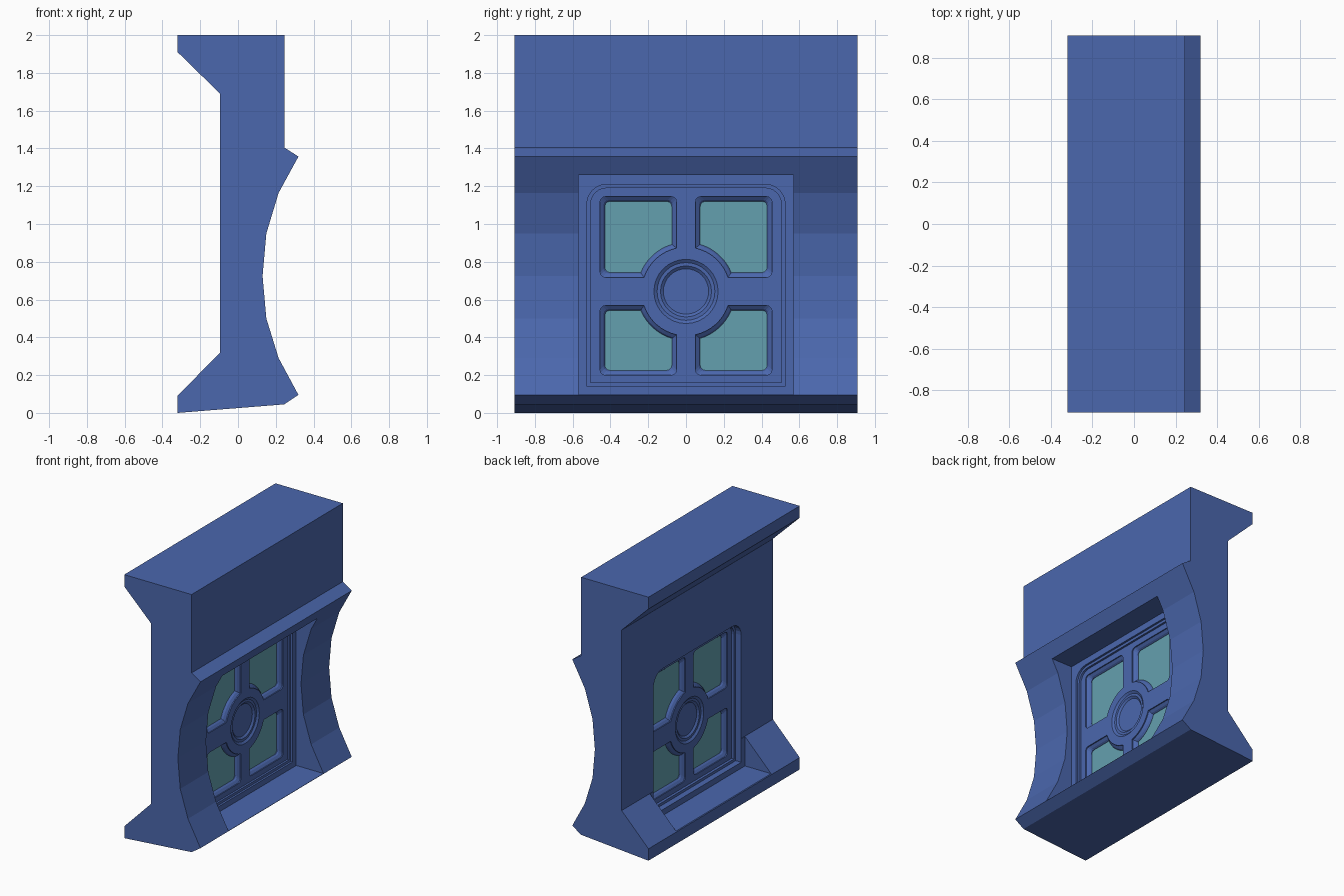
import bpy, bmesh
from math import sin, cos, asin, acos, pi

if "Cube" in bpy.data.objects:
    bpy.data.objects.remove(bpy.data.objects["Cube"])


def material(name, rgb):
    m = bpy.data.materials.new(name)
    m.diffuse_color = (*rgb, 1)
    m.use_nodes = True
    m.node_tree.nodes["Principled BSDF"].inputs["Base Color"].default_value = m.diffuse_color
    return m


BLUE = material("wall_blue", (0.07, 0.136, 0.42))
TEAL = material("glass_teal", (0.127, 0.352, 0.429))


def loft(name, stations, mat=BLUE, closed=False):
    """Skin a list of (x, [(y, z), ...]) outlines; closed makes a hollow ring."""
    bm = bmesh.new()
    rings = [[bm.verts.new((x, y, z)) for y, z in pts] for x, pts in stations]
    pairs = list(zip(rings, rings[1:]))
    if closed:
        pairs.append((rings[-1], rings[0]))
    else:
        bm.faces.new(rings[0])
        bm.faces.new(rings[-1])
    for a, b in pairs:
        for i in range(len(a)):
            j = (i + 1) % len(a)
            bm.faces.new((a[i], a[j], b[j], b[i]))
    bmesh.ops.recalc_face_normals(bm, faces=bm.faces)
    me = bpy.data.meshes.new(name)
    bm.to_mesh(me)
    bm.free()
    ob = bpy.data.objects.new(name, me)
    bpy.context.collection.objects.link(ob)
    me.materials.append(mat)
    return ob


def cut(target, cutter):
    mod = target.modifiers.new("cut", 'BOOLEAN')
    mod.operation = 'DIFFERENCE'
    mod.solver = 'EXACT'
    mod.object = cutter
    bpy.context.view_layer.objects.active = target
    bpy.ops.object.modifier_apply(modifier=mod.name)
    bpy.data.objects.remove(cutter)


def rect(w, z0, z1):
    return [(-w, z0), (w, z0), (w, z1), (-w, z1)]


def arch(grow):
    """Window outline: square at the bottom, rounded at the top."""
    w, z0, z1, r = 0.505 + grow, 0.16 - grow, 1.19 + grow, 0.085 + grow
    right = [(w - r + r * cos(a * pi / 12), z1 - r + r * sin(a * pi / 12)) for a in range(7)]
    return [(-w, z0), (w, z0)] + right + [(-y, z) for y, z in reversed(right)]


ZC = 0.643   # height of the central boss


def circle(r, n=32):
    return [(r * cos(2 * pi * i / n), ZC + r * sin(2 * pi * i / n)) for i in range(n)]


def pane(sy, sz, o):
    """Quarter opening around the boss, inset by o."""
    far_u, far_v = 0.455 - o, (0.502 if sz > 0 else 0.443) - o
    near_u, near_v, r = 0.05 + o, 0.075 + o, 0.235 + o
    a0, a1 = asin(near_v / r), acos(near_u / r)
    pts = [(r * cos(a1 + (a0 - a1) * i / 8), r * sin(a1 + (a0 - a1) * i / 8)) for i in range(9)]
    c = 0.028
    for u, v, du, dv, start in ((far_u, near_v, -1, 1, -pi / 2),
                                (far_u, far_v, -1, -1, 0),
                                (near_u, far_v, 1, -1, pi / 2)):
        for k in range(4):
            a = start + k * pi / 6
            pts.append((u + du * c + c * cos(a), v + dv * c + c * sin(a)))
    return [(sy * u, ZC + sz * v) for u, v in pts]


# Wall block: side profile extruded along y
profile = [(-.32, 2), (.245, 2), (.245, 1.405), (.32, 1.357), (.215, 1.165), (.15, .95),
           (.13, .725), (.15, .5), (.215, .29), (.32, .095), (.245, .045), (-.32, .005),
           (-.32, .09), (-.095, .32), (-.095, 1.69), (-.32, 1.91)]
profile = [(x, 0 if z == .005 else z) for x, z in profile]
bm = bmesh.new()
ends = [[bm.verts.new((x, y, z)) for x, z in profile] for y in (-.907, .907)]
for e in ends:
    bm.faces.new(e)
for i in range(len(profile)):
    j = (i + 1) % len(profile)
    bm.faces.new((ends[0][i], ends[0][j], ends[1][j], ends[1][i]))
bmesh.ops.recalc_face_normals(bm, faces=bm.faces)
me = bpy.data.meshes.new("wall")
bm.to_mesh(me)
bm.free()
me.materials.append(BLUE)
wall = bpy.data.objects.new("wall", me)
bpy.context.collection.objects.link(wall)

# Front recess, gap in the rear ledge, window opening
cut(wall, loft("recess_cut", [(.09, rect(.57, .097, 1.26)), (.5, rect(.57, .097, 1.26))]))
cut(wall, loft("ledge_cut", [(-.5, rect(.57, .095, .4)), (-.096, rect(.57, .095, .4))]))
cut(wall, loft("opening_cut", [(-.6, arch(.02)), (.6, arch(.02))]))

# Thin stepped surround inside the opening
loft("window_surround", [(-.05, arch(.022)), (.075, arch(.022)), (.075, arch(0)), (-.05, arch(0))],
     closed=True)

# Window frame plate with four bevelled openings and a dished boss on both faces
MID, HALF = 0.015, 0.045
frame = loft("window_frame", [(MID - HALF, arch(.01)), (MID + HALF, arch(.01))])
for sy in (-1, 1):
    for sz in (-1, 1):
        steps = [(HALF + .01, 0), (HALF - .008, 0), (HALF - .022, .018), (.012, .025)]
        path = [(MID + d, pane(sy, sz, o)) for d, o in steps]
        path += [(MID - d, pane(sy, sz, o)) for d, o in reversed(steps)]
        cut(frame, loft("pane_cut", path))
        loft("glass_pane", [(MID - .008, pane(sy, sz, .022)), (MID + .008, pane(sy, sz, .022))], TEAL)
for s in (-1, 1):
    dish = [(.01, .17), (0, .17), (-.012, .153), (-.0121, .135), (-.024, .12)]
    cut(frame, loft("dish_cut", [(MID + s * (HALF + d), circle(r)) for d, r in dish]))
